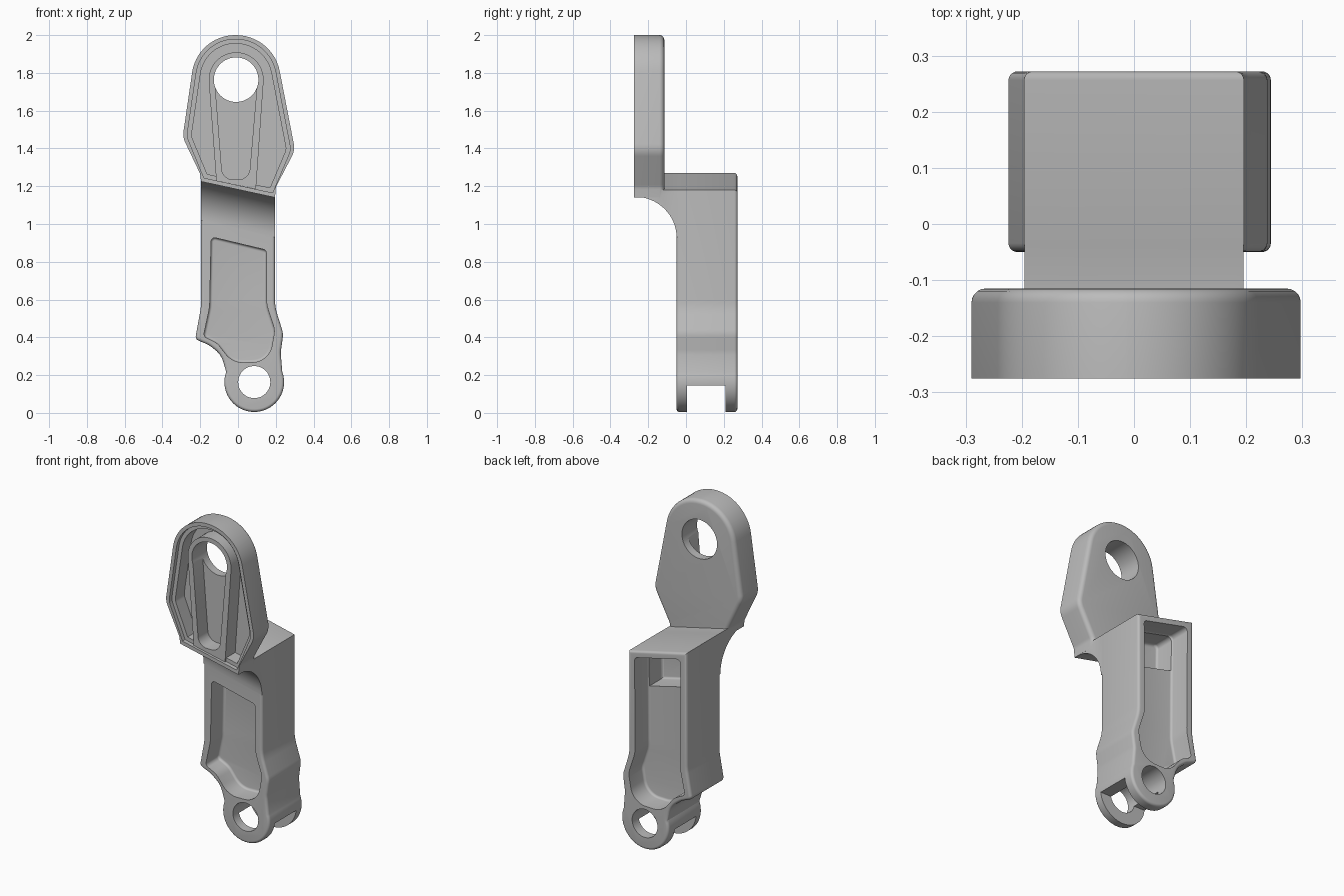
import bpy, bmesh, math
from mathutils import Vector

cube = bpy.data.objects.get("Cube")
if cube:
    bpy.data.objects.remove(cube, do_unlink=True)

grey = bpy.data.materials.new("plain_grey")
grey.use_nodes = True
grey.diffuse_color = (0.5, 0.5, 0.5, 1)
grey.node_tree.nodes["Principled BSDF"].inputs["Base Color"].default_value = (0.5, 0.5, 0.5, 1)


def arc(cx, cz, rx, rz, a0, a1, n):
    """Points on an elliptical arc, angles in degrees."""
    angles = [math.radians(a0 + (a1 - a0) * i / n) for i in range(n + 1)]
    return [(cx + rx * math.cos(a), cz + rz * math.sin(a)) for a in angles]


def fillet(corners):
    """Round each corner given as (x, z, radius); radius may be left out."""
    out = []
    for i, c in enumerate(corners):
        p = Vector(c[:2])
        a = Vector(corners[i - 1][:2]) - p
        b = Vector(corners[(i + 1) % len(corners)][:2]) - p
        r = c[2] if len(c) > 2 else 0
        turn = math.pi - a.angle(b)
        if r == 0 or turn < 0.02:
            out.append(p)
            continue
        t = min(r * math.tan(turn / 2), a.length / 2, b.length / 2)
        r = t / math.tan(turn / 2)
        a.normalize()
        b.normalize()
        centre = p + (a + b).normalized() * (r / math.cos(turn / 2))
        start, end = p + a * t - centre, p + b * t - centre
        n = max(2, round(math.degrees(turn) / 6))
        for k in range(n + 1):
            s = turn * k / n
            v = (start * math.sin(turn - s) + end * math.sin(s)) / math.sin(turn)
            out.append(centre + v)
    return tidy(out)


def tidy(pts):
    """Drop doubled points and make the loop anticlockwise."""
    pts = [Vector(p) for p in pts]
    pts = [p for i, p in enumerate(pts) if (p - pts[i - 1]).length > 0.0005]
    area = sum(pts[i - 1].x * p.y - p.x * pts[i - 1].y for i, p in enumerate(pts))
    return pts if area > 0 else pts[::-1]


def inset(pts, d):
    """Move a loop inwards by d."""
    out = []
    for i, p in enumerate(pts):
        u = (p - pts[i - 1]).normalized()
        v = (pts[(i + 1) % len(pts)] - p).normalized()
        m, n = Vector((-u.y, u.x)), Vector((-v.y, v.x))
        out.append(p + (m + n) * (d / (1 + m.dot(n))))
    return out


def loft(name, rings):
    """Solid through rings of equal length; the first ring winds to face outwards."""
    bm = bmesh.new()
    loops = [[bm.verts.new(p) for p in ring] for ring in rings]
    for lo, hi in zip(loops, loops[1:]):
        for i in range(len(lo)):
            bm.faces.new((lo[i], lo[i - 1], hi[i - 1], hi[i]))
    bm.faces.new(loops[0])
    bm.faces.new(loops[-1][::-1])
    bm.normal_update()
    mesh = bpy.data.meshes.new(name)
    bm.to_mesh(mesh)
    bm.free()
    mesh.materials.append(grey)
    obj = bpy.data.objects.new(name, mesh)
    bpy.context.scene.collection.objects.link(obj)
    return obj


def prism(name, pts, y0, y1, r0=0, r1=0):
    """Outline in x-z, extruded along y, with rounded front and back edges."""
    pts = tidy(pts)
    quarter = [math.radians(18 * k) for k in range(6)]
    front = [(y0 + r0 * (1 - math.cos(b)), r0 * (1 - math.sin(b))) for b in quarter]
    back = [(y1 - r1 * (1 - math.cos(b)), r1 * (1 - math.sin(b))) for b in reversed(quarter)]
    # The rounding runs from the flat cap out to the full outline
    front = [(y0 + r0 - r0 * math.cos(b), r0 - r0 * math.sin(b)) for b in quarter] if r0 else [(y0, 0)]
    back = [(y1 - r1 + r1 * math.cos(b), r1 - r1 * math.sin(b)) for b in quarter[::-1]] if r1 else [(y1, 0)]
    return loft(name, [[(p.x, y, p.y) for p in inset(pts, d)] for y, d in front + back])


def combine(target, tool, operation):
    """Boolean the tool into the target, trying a second solver if nothing is left."""
    bpy.context.view_layer.objects.active = target
    for solver in ("EXACT", "MANIFOLD"):
        backup = target.data.copy()
        mod = target.modifiers.new(operation.lower(), "BOOLEAN")
        mod.operation, mod.solver, mod.object = operation, solver, tool
        bpy.ops.object.modifier_apply(modifier=mod.name)
        if len(target.data.polygons):
            bpy.data.meshes.remove(backup)
            break
        target.data = backup
    bpy.data.objects.remove(tool, do_unlink=True)


# Lower body with the round boss at its foot
boss = arc(0.086, 0.163, 0.158, 0.158, 20, -200, 44)
outline = [(-0.196, 1.27), (0.196, 1.18), (0.196, 0.56, 0.25), (0.24, 0.42, 0.1), (0.226, 0.32, 0.12)]
outline += boss + [(-0.09, 0.31, 0.15), (-0.155, 0.36, 0.1), (-0.227, 0.39, 0.025), (-0.196, 0.56, 0.25)]
link = prism("bracket_link", fillet(outline), -0.05, 0.272, 0.016, 0.016)

# Coved neck that carries the plate, slanted sideways
profile = arc(-0.275, 0.93, 0.225, 0.215, 0, 89, 16)
profile += [(-0.272, 1.1795), (0, 1.1795), (0, 0.93)]
neck = loft("neck", [[(x, y, z - 0.23 * (x - 0.196)) for y, z in profile] for x in (-0.1955, 0.1955)])
combine(link, neck, "UNION")

# Upper plate
shoulders = [(-0.214, 2.0, 0.236), (0.184, 2.0, 0.236), (0.302, 1.39, 0.1)]
foot = [(0.196, 1.14), (-0.196, 1.225)]
left_kink = (-0.293, 1.46, 0.1)
plate_outline = fillet(shoulders + [(0.2, 1.195, 0.06)] + foot + [(-0.2, 1.265, 0.06), left_kink])
combine(link, prism("plate", plate_outline, -0.275, -0.115, 0, 0.025), "UNION")

# Stepped recess in the plate, with a keyhole-shaped rib around the eye
recess = fillet(shoulders + foot + [left_kink])
for depth, margin in ((-0.25, 0.022), (-0.165, 0.045)):
    combine(link, prism("recess", inset(recess, margin), -0.4, depth), "DIFFERENCE")
rib = fillet([(-0.166, 1.909, 0.145), (0.146, 1.909, 0.145), (0.095, 1.185), (-0.115, 1.23)])
combine(link, prism("rib", rib, -0.26, -0.15), "UNION")
slot = fillet([(-0.123, 1.76), (0.103, 1.76), (0.058, 1.235, 0.06), (-0.082, 1.235, 0.06)])
combine(link, prism("slot", slot, -0.4, -0.166), "DIFFERENCE")

# Pockets in the front and back of the body
lower = [(0.15, 0.575, 0.2), (0.195, 0.44, 0.1), (0.165, 0.27, 0.13), (-0.03, 0.265, 0.12),
         (-0.11, 0.37, 0.1), (-0.183, 0.405, 0.025), (-0.15, 0.56, 0.2)]
front_shape = fillet([(-0.142, 0.932, 0.02), (0.15, 0.862, 0.02)] + lower)
combine(link, prism("front_pocket", front_shape, -0.4, 0.07, 0, 0.014), "DIFFERENCE")
back_shape = fillet([(-0.155, 1.222, 0.025), (0.155, 1.15, 0.025)] + lower)
combine(link, prism("back_pocket", back_shape, 0.14, 0.4, 0.014), "DIFFERENCE")
upper_shape = fillet([(-0.15, 1.216, 0.025), (0.15, 1.146, 0.025), (0.146, 0.93), (-0.146, 1.0)])
combine(link, prism("upper_pocket", upper_shape, 0.02, 0.2, 0.014), "DIFFERENCE")

# Fork gap and the two eyes
gap = [(-0.5, -0.1), (0.5, -0.1), (0.5, 0.145), (-0.5, 0.145)]
combine(link, prism("fork_gap", gap, 0.005, 0.21), "DIFFERENCE")
for x, z, r in ((-0.01, 1.764, 0.118), (0.086, 0.163, 0.085)):
    combine(link, prism("eye", arc(x, z, r, r, 0, 360, 48), -0.5, 0.5), "DIFFERENCE")

# Smooth shading with sharp edges kept
bpy.ops.object.select_all(action="DESELECT")
link.select_set(True)
bpy.context.view_layer.objects.active = link
bpy.ops.object.shade_smooth_by_angle(angle=math.radians(30))
